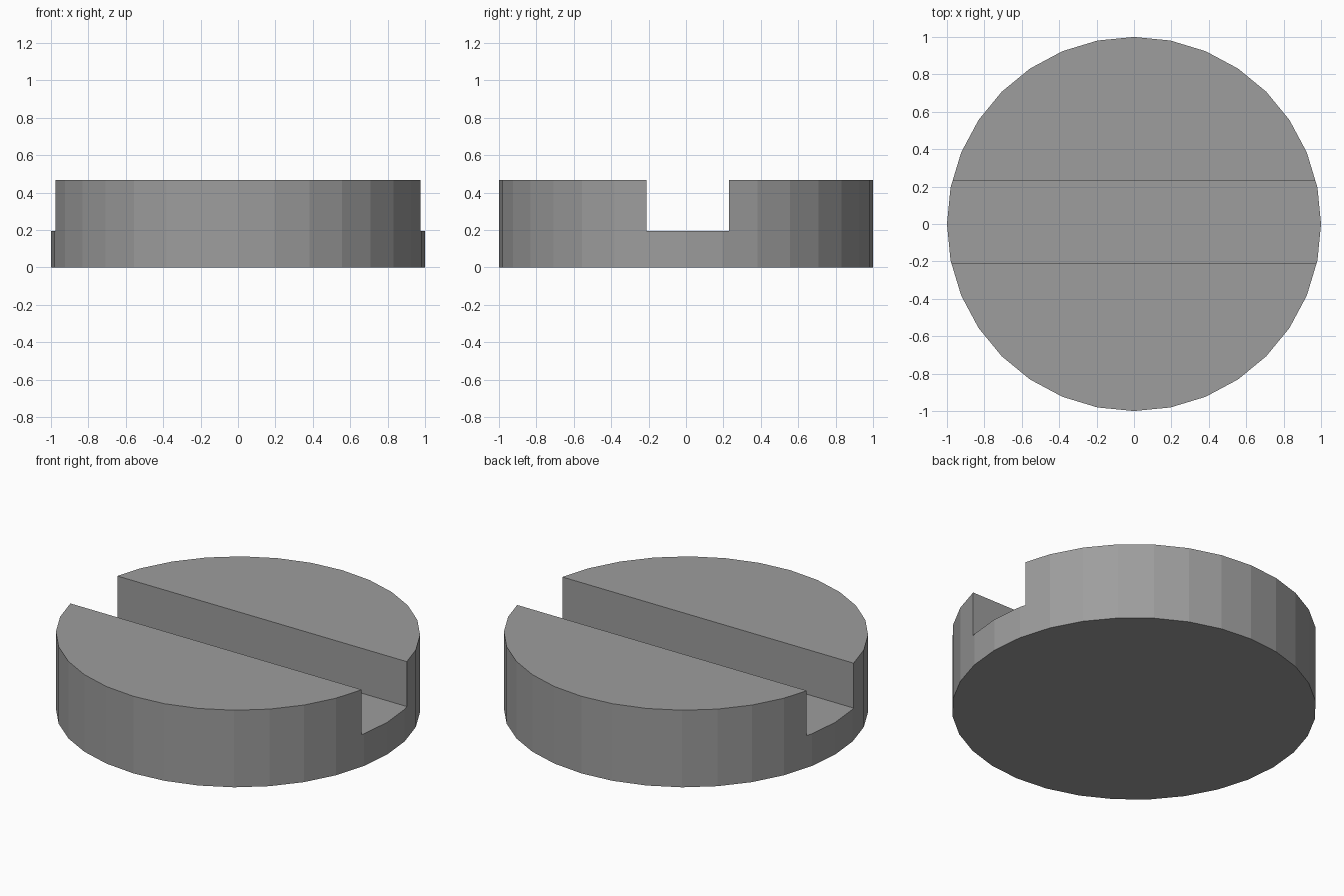
import bpy

if "Cube" in bpy.data.objects:
    bpy.data.objects.remove(bpy.data.objects["Cube"])

HEIGHT = 0.467
FLOOR = 0.195
SLOT_MIN, SLOT_MAX = -0.21, 0.23

# Round 32-sided disc
bpy.ops.mesh.primitive_cylinder_add(vertices=32, radius=1, depth=HEIGHT,
                                    location=(0, 0, HEIGHT / 2))
disc = bpy.context.object
disc.name = "slotted_disc"

# Dark grey finish
grey = bpy.data.materials.new("dark_grey")
grey.diffuse_color = (0.34, 0.34, 0.34, 1)
grey.use_nodes = True
grey.node_tree.nodes["Principled BSDF"].inputs["Base Color"].default_value = grey.diffuse_color
disc.data.materials.append(grey)

# Cutter for the channel running across the top along x
bpy.ops.mesh.primitive_cube_add(size=1, location=(0, (SLOT_MIN + SLOT_MAX) / 2, FLOOR + 0.5))
cutter = bpy.context.object
cutter.name = "slot_cutter"
cutter.scale = (3, SLOT_MAX - SLOT_MIN, 1)
cutter.data.materials.append(grey)

# Cut the channel, then remove the helper
cut = disc.modifiers.new("slot", "BOOLEAN")
cut.operation = "DIFFERENCE"
cut.solver = "EXACT"
cut.object = cutter
bpy.ops.object.select_all(action="DESELECT")
disc.select_set(True)
bpy.context.view_layer.objects.active = disc
bpy.ops.object.modifier_apply(modifier=cut.name)
bpy.data.objects.remove(cutter, do_unlink=True)
